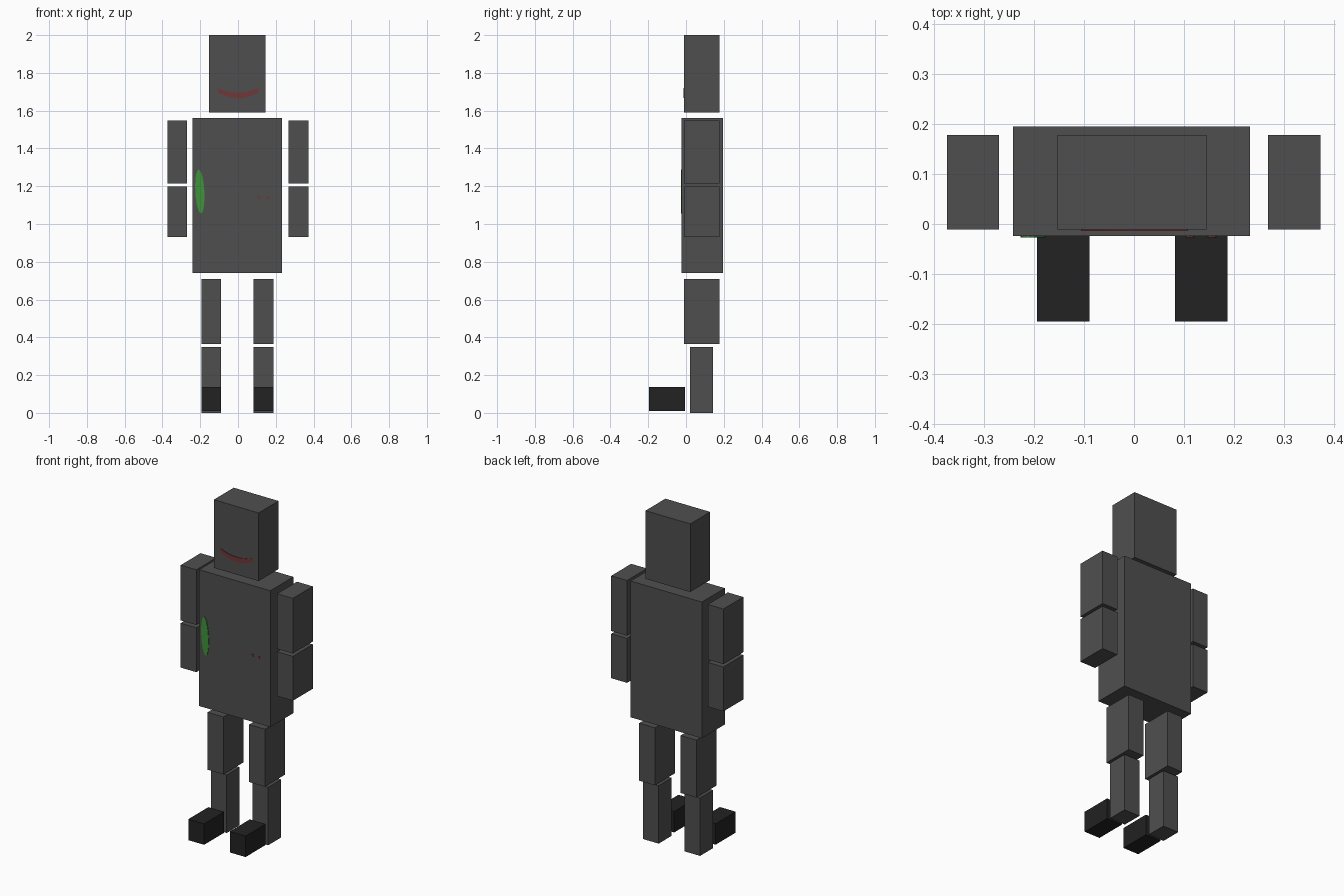
import bpy, bmesh, math

if "Cube" in bpy.data.objects:
    bpy.data.objects.remove(bpy.data.objects["Cube"])


def material(name, rgb):
    m = bpy.data.materials.new(name)
    m.diffuse_color = (*rgb, 1)
    m.use_nodes = True
    m.node_tree.nodes["Principled BSDF"].inputs["Base Color"].default_value = m.diffuse_color
    return m


GREY = material("dark grey", (0.078, 0.078, 0.078))
BLACK = material("shoe black", (0.016, 0.016, 0.016))
GREEN = material("green", (0.05, 0.29, 0.045))
RED = material("dull red", (0.17, 0.037, 0.037))


def finish(name, bm, mat):
    bmesh.ops.recalc_face_normals(bm, faces=bm.faces)
    me = bpy.data.meshes.new(name)
    bm.to_mesh(me)
    bm.free()
    me.materials.append(mat)
    ob = bpy.data.objects.new(name, me)
    bpy.context.collection.objects.link(ob)


def box(name, x, y, z, mat=GREY):
    """Box from (min, max) pairs."""
    bm = bmesh.new()
    bmesh.ops.create_cube(bm, size=1)
    for v in bm.verts:
        v.co = [r[0] + (c + 0.5) * (r[1] - r[0]) for c, r in zip(v.co, (x, y, z))]
    finish(name, bm, mat)


def plate(name, outline, y, mat, thick=0.004):
    """Thin painted plate from an x-z outline, standing on the face at y."""
    bm = bmesh.new()
    f = bm.faces.new([bm.verts.new((px, y + 0.001, pz)) for px, pz in outline])
    new = bmesh.ops.extrude_face_region(bm, geom=[f])["geom"]
    for g in new:
        if isinstance(g, bmesh.types.BMVert):
            g.co.y -= thick
    finish(name, bm, mat)


def oval(cx, cz, rx, rz, slant=0.0, n=20):
    pts = []
    for i in range(n):
        a = 2 * math.pi * i / n
        dz = rz * math.sin(a)
        pts.append((cx + rx * math.cos(a) + slant * dz, cz + dz))
    return pts


# Head and torso
DEPTH = (-0.011, 0.178)
box("head", (-0.153, 0.145), DEPTH, (1.59, 2.0))
box("torso", (-0.242, 0.232), (-0.024, 0.195), (0.74, 1.56))

# Arms
for side, x in (("right", (-0.374, -0.27)), ("left", (0.268, 0.373))):
    box(side + "_upper_arm", x, DEPTH, (1.215, 1.547))
    box(side + "_forearm", x, DEPTH, (0.931, 1.198))

# Legs and shoes
for side, x in (("right", (-0.194, -0.089)), ("left", (0.082, 0.187))):
    box(side + "_thigh", x, DEPTH, (0.364, 0.71))
    box(side + "_shin", x, (0.02, 0.143), (0.0, 0.349))
    box(side + "_shoe", x, (-0.195, -0.005), (0.011, 0.137), BLACK)

# Smiling mouth: a curved band
N = 14
lower, upper = [], []
for i in range(N + 1):
    t = -1 + 2 * i / N
    z = 1.681 + 0.027 * t * t
    half = 0.015 - 0.003 * abs(t)
    lower.append((0.001 + 0.107 * t, z - half))
    upper.append((0.001 + 0.107 * t, z + half))
plate("mouth", lower + upper[::-1], DEPTH[0], RED)

# Painted marks on the chest
plate("green_patch", oval(-0.202, 1.172, 0.024, 0.116, -0.05), -0.024, GREEN)
for i, x in enumerate((0.112, 0.156)):
    plate(f"red_dot_{i + 1}", oval(x, 1.14, 0.009, 0.008, n=8), -0.024, RED)
